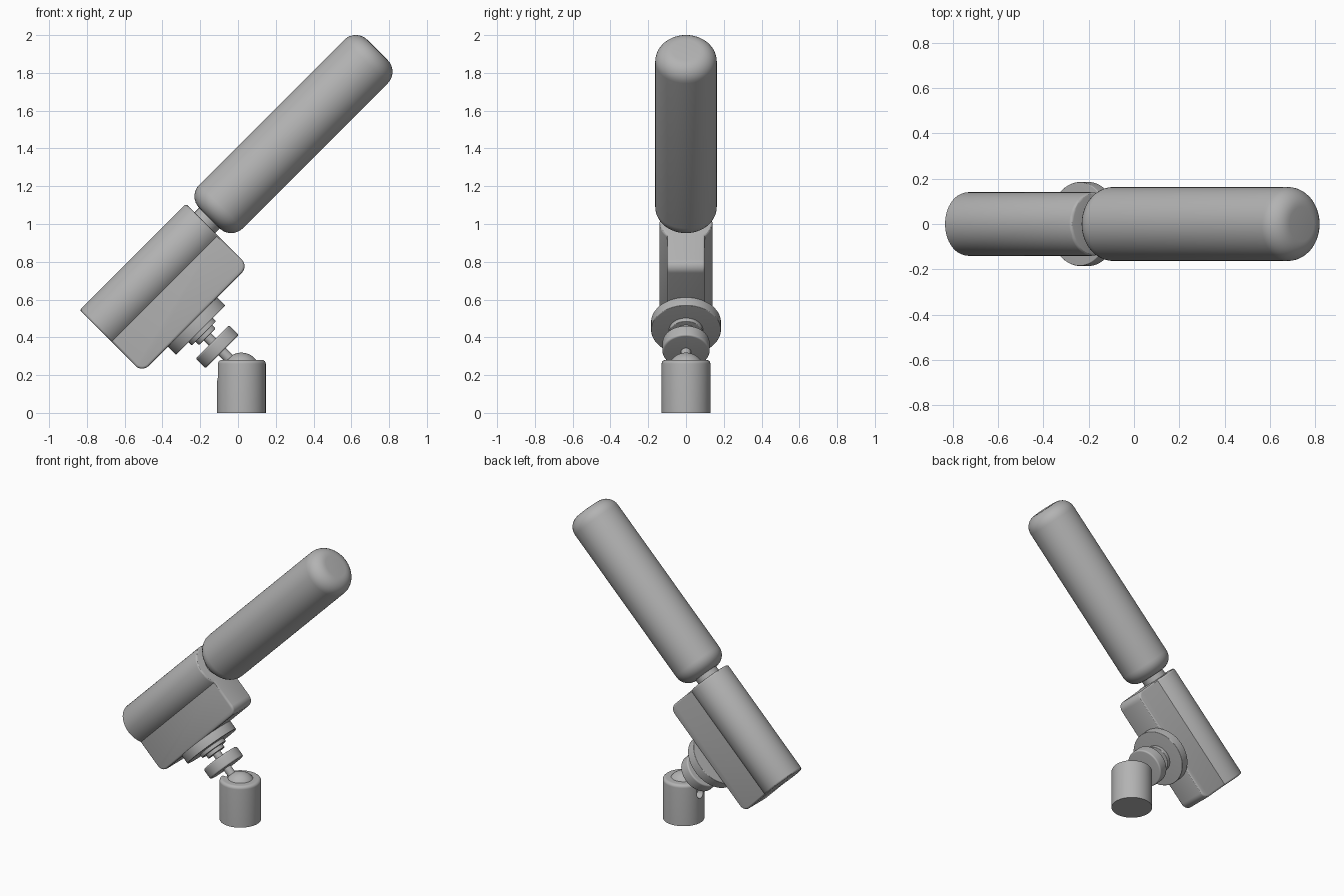
import bpy, bmesh, math
from mathutils import Matrix, Vector

cube = bpy.data.objects.get("Cube")
if cube:
    bpy.data.objects.remove(cube, do_unlink=True)

TILT = Matrix.Rotation(math.radians(-45), 4, 'Y')    # local x runs up along the device
ALONG = Matrix.Rotation(math.radians(90), 4, 'Y')    # turns a lathe axis from z to x
BASE_X = 0.018

grey = bpy.data.materials.new("plain_grey")
grey.use_nodes = True
grey.diffuse_color = (0.45, 0.45, 0.45, 1)
grey.node_tree.nodes["Principled BSDF"].inputs["Base Color"].default_value = grey.diffuse_color


def finish(name, bm, matrix):
    bmesh.ops.recalc_face_normals(bm, faces=bm.faces)
    mesh = bpy.data.meshes.new(name)
    bm.to_mesh(mesh)
    bm.free()
    mesh.materials.append(grey)
    ob = bpy.data.objects.new(name, mesh)
    bpy.context.collection.objects.link(ob)
    ob.matrix_world = matrix
    return ob


def smooth(ob):
    bpy.ops.object.select_all(action='DESELECT')
    ob.select_set(True)
    bpy.context.view_layer.objects.active = ob
    bpy.ops.object.shade_smooth_by_angle(angle=math.radians(30))


def rounded_cylinder(name, radius, low, high, matrix, r_low=0.0, r_high=0.0):
    """Turned cylinder with its own fillet radius at each end."""
    profile = [(0, low)]
    for fillet, end, sign in ((r_low, low, 1), (r_high, high, -1)):
        steps = 8 if fillet else 0
        arc = []
        for i in range(steps + 1):
            a = math.pi / 2 * i / max(steps, 1)
            arc.append((radius - fillet + fillet * math.sin(a),
                        end + sign * fillet * (1 - math.cos(a))))
        profile += arc if sign > 0 else arc[::-1]
    profile.append((0, high))
    bm = bmesh.new()
    verts = [bm.verts.new((r, 0, h)) for r, h in profile]
    edges = [bm.edges.new(pair) for pair in zip(verts, verts[1:])]
    bmesh.ops.spin(bm, geom=verts + edges, cent=(0, 0, 0), axis=(0, 0, 1),
                   angle=math.tau, steps=64)
    bmesh.ops.remove_doubles(bm, verts=bm.verts, dist=1e-5)
    ob = finish(name, bm, matrix)
    smooth(ob)
    return ob


def at(x, z):
    return Matrix.Translation((x, 0, z))


# Long rounded upper cylinder and its neck
AXIS = TILT @ at(0, 0.836) @ ALONG
rounded_cylinder("upper_cylinder", 0.163, 0.622, 1.881, AXIS, 0.087, 0.087)
rounded_cylinder("neck", 0.077, 0.55, 0.66, AXIS)

# Body: round back running into a narrower box, as one extruded section
R, HALF, MID, BOTTOM = 0.14, 0.1, 0.838, 0.51
start = -math.asin(math.sqrt(R * R - HALF * HALF) / R)
section = [(-HALF, BOTTOM), (HALF, BOTTOM)]
for i in range(49):
    a = start + (math.pi - 2 * start) * i / 48
    section.append((R * math.cos(a), MID + R * math.sin(a)))
bm = bmesh.new()
face = bm.faces.new([bm.verts.new((-0.208, y, t)) for y, t in section])
grown = bmesh.ops.extrude_face_region(bm, geom=[face])
bmesh.ops.translate(bm, vec=(0.796, 0, 0),
                    verts=[g for g in grown["geom"] if isinstance(g, bmesh.types.BMVert)])
bmesh.ops.recalc_face_normals(bm, faces=bm.faces)
corners = [e for e in bm.edges if all(v.co.z < BOTTOM + 0.01 for v in e.verts)
           and abs(e.verts[0].co.x - e.verts[1].co.x) < 0.01]
bmesh.ops.bevel(bm, geom=corners, offset=0.05, segments=8, profile=0.5, affect='EDGES')
rims = [e for e in bm.edges if e.calc_face_angle(0) > math.radians(50)]
bmesh.ops.bevel(bm, geom=rims, offset=0.013, segments=3, profile=0.5, affect='EDGES')
smooth(finish("body", bm, TILT))

# Stacked mounting discs, knob and rod, all on one axis square to the body
MOUNT = TILT @ at(0.17, 0)
for name, radius, low, high, fillet in (
        ("mount_plate", 0.185, 0.45, 0.512, 0.004),
        ("middle_disc", 0.09, 0.425, 0.455, 0.004),
        ("small_disc", 0.062, 0.4, 0.43, 0.004),
        ("rod", 0.027, 0.15, 0.41, 0),
        ("lock_knob", 0.125, 0.288, 0.362, 0.01)):
    rounded_cylinder(name, radius, low, high, MOUNT, fillet, fillet)

# Ball joint
bm = bmesh.new()
bmesh.ops.create_uvsphere(bm, u_segments=48, v_segments=24, radius=0.097)
smooth(finish("ball", bm, at(BASE_X, 0.222)))

# Base cup, with a slot in the side so that the rod can tilt
base = rounded_cylinder("base", 0.129, 0, 0.28, at(BASE_X, 0), 0, 0.02)
SLOT, SLOT_Z = 0.034, 0.2
bm = bmesh.new()
outline = [(SLOT, 0.4), (-SLOT, 0.4)]
for i in range(13):
    a = math.pi + math.pi * i / 12
    outline.append((SLOT * math.cos(a), SLOT_Z + SLOT * math.sin(a)))
face = bm.faces.new([bm.verts.new((BASE_X - 0.2, y, z)) for y, z in outline])
grown = bmesh.ops.extrude_face_region(bm, geom=[face])
bmesh.ops.translate(bm, vec=(0.14, 0, 0),
                    verts=[g for g in grown["geom"] if isinstance(g, bmesh.types.BMVert)])
cutter = finish("slot_cutter", bm, Matrix.Identity(4))
cutter.hide_render = True
cutter.hide_set(True)
cut = base.modifiers.new("slot", 'BOOLEAN')
cut.operation = 'DIFFERENCE'
cut.solver = 'EXACT'
cut.object = cutter
